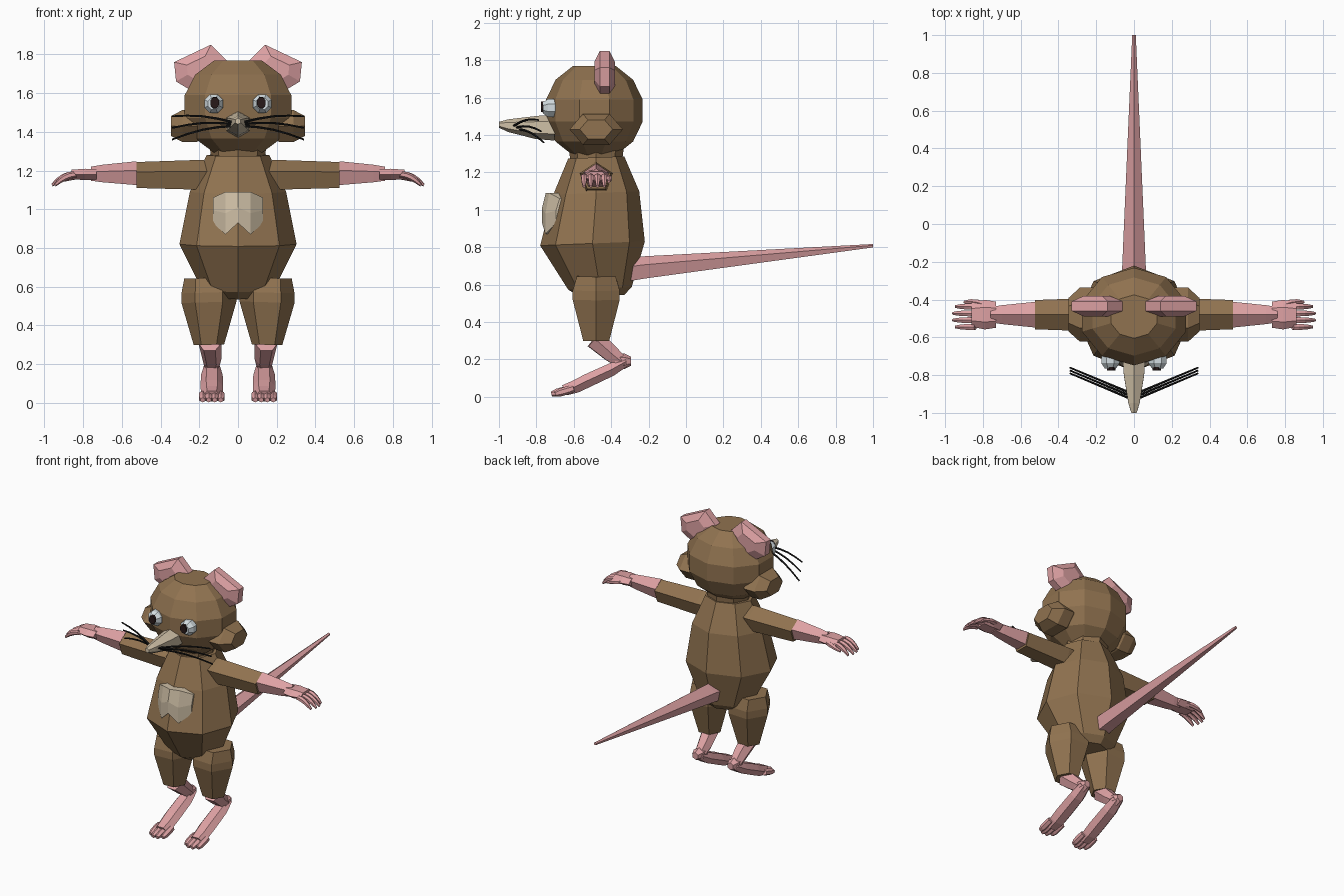
import bpy, bmesh
from math import sin, cos, pi
from mathutils import Vector

cube = bpy.data.objects.get("Cube")
if cube:
    bpy.data.objects.remove(cube, do_unlink=True)


def material(name, red, green, blue):
    mat = bpy.data.materials.new(name)
    mat.use_nodes = True
    mat.diffuse_color = (red, green, blue, 1)
    shader = mat.node_tree.nodes["Principled BSDF"]
    shader.inputs["Base Color"].default_value = mat.diffuse_color
    shader.inputs["Roughness"].default_value = 0.8
    return mat


brown = material("brown fur", 0.28, 0.17, 0.08)
pink = material("pink skin", 0.73, 0.36, 0.37)
cream = material("cream fur", 0.62, 0.52, 0.38)
white = material("eye white", 0.66, 0.73, 0.76)
dark = material("dark pupil", 0.02, 0.01, 0.01)
black = material("black whisker", 0.01, 0.01, 0.01)

# Shared centre lines
body_y = -0.48
arm_z = 1.18
leg_x = 0.135


def skin(name, mat, rings, mirror=False):
    """Bridge equal rings of points, cap both ends and make the object."""
    bm = bmesh.new()
    rows = [[bm.verts.new(point) for point in ring] for ring in rings]
    for lower, upper in zip(rows, rows[1:]):
        for i in range(len(lower)):
            bm.faces.new((lower[i - 1], lower[i], upper[i], upper[i - 1]))
    bm.faces.new(rows[0])
    bm.faces.new(rows[-1])
    bmesh.ops.recalc_face_normals(bm, faces=bm.faces)
    mesh = bpy.data.meshes.new(name)
    bm.to_mesh(mesh)
    bm.free()
    mesh.materials.append(mat)
    part = bpy.data.objects.new(name, mesh)
    bpy.context.collection.objects.link(part)
    if mirror:
        part.modifiers.new("Mirror", "MIRROR").use_mirror_merge = False


def tube(name, mat, sides, path, radii, width=1, phase=0, mirror=False):
    """Loft along a path; width stretches each ring sideways."""
    path = [Vector(point) for point in path]
    ahead = (path[-1] - path[0]).normalized()
    steep = abs(ahead.z) > abs(ahead.y) + abs(ahead.x)
    across = ahead.cross(Vector((0, 1, 0) if steep else (0, 0, 1))).normalized()
    upward = across.cross(ahead)
    angles = [2 * pi * (i + phase) / sides for i in range(sides)]
    skin(name, mat, [[centre + radius * (across * width * sin(a) + upward * cos(a))
                      for a in angles] for centre, radius in zip(path, radii)], mirror)


def ball(name, mat, sides, bands, centre, half_axis, radius, **options):
    """Faceted ball with flat caps at both ends of its axis."""
    turns = [pi * k / bands for k in range(1, bands)]
    path = [Vector(centre) - Vector(half_axis) * cos(a) for a in turns]
    tube(name, mat, sides, path, [radius * sin(a) for a in turns], **options)


# Torso, neck and head
tube("torso", brown, 8,
     [(0, -0.45, 0.54), (0, -0.46, 0.58), (0, -0.5, 0.82), (0, body_y, 1.09),
      (0, body_y, 1.28)],
     [0.12, 0.17, 0.28, 0.23, 0.15], width=1.08)
tube("neck", brown, 8, [(0, body_y, 1.2), (0, body_y, 1.35)], [0.13, 0.15])
ball("head", brown, 10, 7, (0, -0.49, 1.53), (0, 0, 0.265), 0.265, width=1.12)
ball("cheek", brown, 6, 5, (0.25, body_y, 1.43), (0.12, 0, 0), 0.1,
     width=1.5, phase=0.5, mirror=True)

# Chest patch, a plate bent around the torso with a notched lower edge
columns = []
for i in range(-2, 3):
    x = i * 0.065
    y = 4.4 * x * x - 0.75
    top = 1.06 if abs(i) == 2 else 1.09
    low = 0.87 if i % 2 else 0.93
    columns.append([(x, y, top), (x, y - 0.02, (top + low) / 2), (x, y - 0.02, low),
                    (x, y + 0.05, low), (x, y + 0.06, top)])
skin("chest_patch", cream, columns)

# Snout, eyes and whiskers
tube("snout", cream, 6,
     [(0, -0.7, 1.44), (0, -0.8, 1.44), (0, -0.95, 1.45), (0, -1, 1.455)],
     [0.07, 0.062, 0.034, 0.016])
ball("eye", white, 8, 5, (0.125, -0.72, 1.545), (0, 0.055, 0), 0.055,
     phase=0.5, mirror=True)
tube("pupil", dark, 8, [(0.12, -0.74, 1.55), (0.12, -0.775, 1.55)], [0.034, 0.03],
     width=0.8, phase=0.5, mirror=True)
steps = [k / 4 for k in range(5)]
for k in range(3):
    path = [(0.03 + 0.31 * t, 0.015 * k - 0.92 + 0.13 * t,
             1.45 - 0.01 * k + (0.03 - 0.05 * k) * t + 0.015 * sin(pi * t))
            for t in steps]
    tube("whisker", black, 5, path, [0.007 - 0.002 * t for t in steps], mirror=True)

# Ears, faceted discs leaning outwards
outline = [(0.06, 1.77), (0.14, 1.85), (0.33, 1.76), (0.32, 1.66), (0.22, 1.6), (0.1, 1.65)]
middle = Vector((0.2, 1.73))
rings = []
for y, size in [(-0.49, 0.5), (-0.46, 1), (-0.41, 1), (-0.38, 0.5)]:
    flat = [middle.lerp(Vector(corner), size) for corner in outline]
    rings.append([(x, y, z) for x, z in flat])
skin("ear", pink, rings, mirror=True)

# Arms and hands
tube("upper_arm", brown, 5, [(x, body_y, arm_z - 0.01) for x in (0.13, 0.2, 0.525)],
     [0.08, 0.085, 0.074], width=1.1, mirror=True)
tube("forearm", pink, 5, [(x, body_y, arm_z) for x in (0.525, 0.7, 0.76)],
     [0.068, 0.05, 0.04], width=1.05, mirror=True)
tube("palm", pink, 6, [(x, body_y, arm_z) for x in (0.73, 0.79, 0.86)],
     [0.03, 0.034, 0.028], width=2.3, phase=0.5, mirror=True)
tips = [0.017, 0.018, 0.017, 0.014, 0.008]
for k in range(4):
    y = body_y + 0.036 * k - 0.065
    reach = 0.12 if k in (1, 2) else 0.105
    path = [(0.84 + reach * t, y, arm_z - 0.055 * t * t) for t in steps]
    tube("finger", pink, 6, path, tips, mirror=True)
tube("thumb", pink, 6, [(0.76 + 0.14 * t, body_y + 0.04 + 0.03 * sin(2 * t),
                         arm_z - 0.03 * t * t) for t in steps], tips, mirror=True)

# Legs and feet
tube("thigh", brown, 6,
     [(0.15, body_y, 0.3), (0.15, body_y, 0.52), (0.15, body_y, 0.57), (0.16, body_y, 0.645)],
     [0.08, 0.145, 0.145, 0.12], width=0.98, phase=0.5, mirror=True)
tube("shin", pink, 6,
     [(leg_x, -0.35, 0.19), (leg_x, -0.4, 0.23), (leg_x + 0.01, -0.49, 0.31)],
     [0.04, 0.05, 0.06], phase=0.5, mirror=True)
tube("heel", pink, 6, [(leg_x, y, 0.19) for y in (-0.38, -0.33, -0.295)],
     [0.04, 0.042, 0.025], mirror=True)
tube("foot", pink, 6,
     [(leg_x, -0.32, 0.19), (leg_x, -0.4, 0.145), (leg_x, -0.53, 0.085),
      (leg_x, -0.59, 0.055), (leg_x, -0.65, 0.035)],
     [0.03, 0.04, 0.042, 0.04, 0.034], width=1.4, phase=0.5, mirror=True)
for k in range(4):
    reach = 0.12 if k in (1, 2) else 0.1
    path = [(leg_x - 0.046 + 0.031 * k, -0.6 - reach * t, 0.045 - 0.03 * t) for t in steps]
    tube("toe", pink, 6, path, [0.02, 0.022, 0.022, 0.021, 0.013], mirror=True)

# Tail
tube("tail", pink, 5, [(0, -0.3, 0.675), (0, -0.23, 0.685), (0, 1, 0.807)],
     [0.068, 0.066, 0.01])
